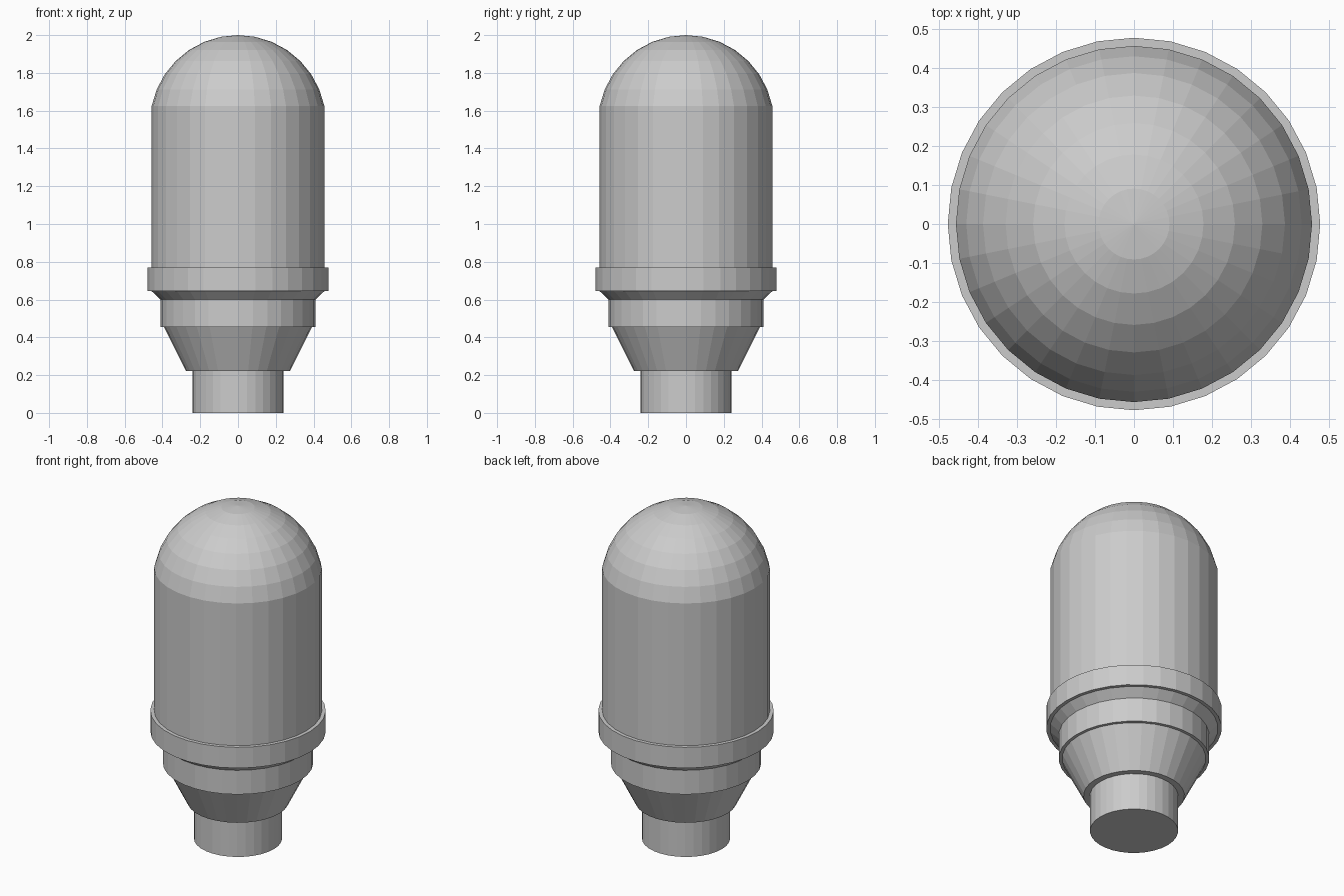
import bpy, bmesh
from math import sin, cos, pi

if "Cube" in bpy.data.objects:
    bpy.data.objects.remove(bpy.data.objects["Cube"])

SIDES = 32


def lathe(name, profile):
    """Spin an (r, z) profile, listed bottom to top, into a closed flat-shaded solid."""
    bm = bmesh.new()
    rings = []
    for r, z in profile:
        if r < 1e-6:
            rings.append([bm.verts.new((0, 0, z))])
        else:
            rings.append([bm.verts.new((r * cos(2 * pi * i / SIDES),
                                        r * sin(2 * pi * i / SIDES), z))
                          for i in range(SIDES)])
    for a, b in zip(rings, rings[1:]):
        for i in range(SIDES):
            j = (i + 1) % SIDES
            if len(b) == 1:
                bm.faces.new((a[i], a[j], b[0]))
            else:
                bm.faces.new((a[i], a[j], b[j], b[i]))
    bm.faces.new(rings[0][::-1])
    if len(rings[-1]) > 1:
        bm.faces.new(rings[-1])
    mesh = bpy.data.meshes.new(name)
    bm.to_mesh(mesh)
    bm.free()
    obj = bpy.data.objects.new(name, mesh)
    bpy.context.collection.objects.link(obj)
    return obj


# Stem and flared neck
lathe("base_stem", [(0.24, 0), (0.24, 0.222)])
lathe("tapered_neck", [(0.275, 0.222), (0.392, 0.455)])
lathe("lower_band", [(0.41, 0.455), (0.41, 0.60)])

# Collar with its chamfered underside
lathe("collar_chamfer", [(0.41, 0.60), (0.458, 0.645)])
lathe("collar", [(0.478, 0.645), (0.478, 0.77)])

# Tall body closed by a faceted dome
R, STEP = 0.466, pi / 16
dome = [(R * sin(k * STEP), 2 - R + R * cos(k * STEP)) for k in range(7, -1, -1)]
lathe("domed_body", [(dome[0][0], 0.77)] + dome)
